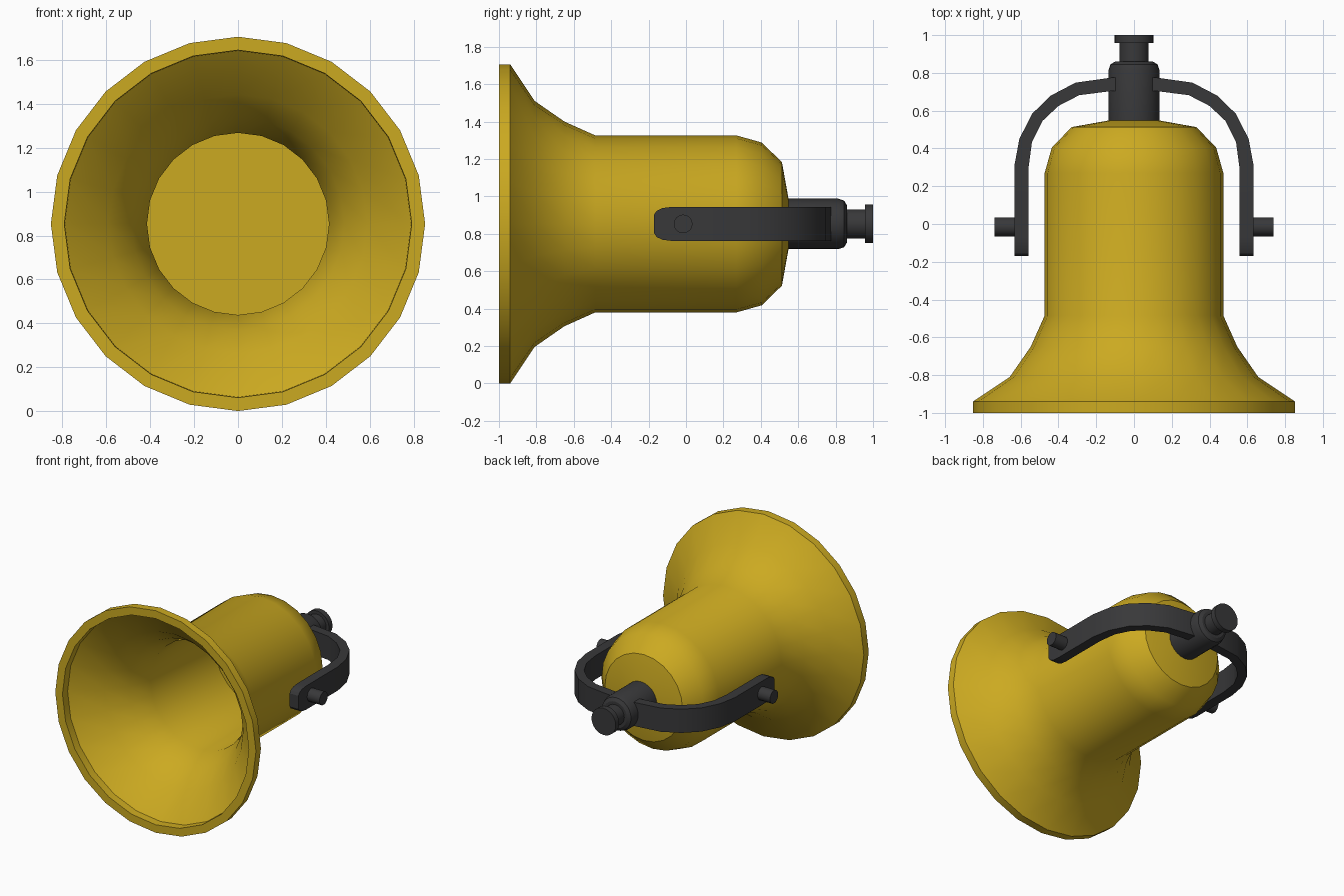
import bpy, bmesh, math
from mathutils import Vector

if "Cube" in bpy.data.objects:
    bpy.data.objects.remove(bpy.data.objects["Cube"])

CZ = 0.853  # height of the bell axis


def material(name, color):
    m = bpy.data.materials.new(name)
    m.diffuse_color = color
    m.use_nodes = True
    m.node_tree.nodes["Principled BSDF"].inputs["Base Color"].default_value = m.diffuse_color
    return m


brass = material("brass", (0.60, 0.40, 0.015, 1))
iron = material("dark_iron", (0.04, 0.04, 0.042, 1))


def finish(bm, name, mat, angle=30):
    bmesh.ops.recalc_face_normals(bm, faces=bm.faces)
    me = bpy.data.meshes.new(name)
    bm.to_mesh(me)
    bm.free()
    me.materials.append(mat)
    ob = bpy.data.objects.new(name, me)
    bpy.context.collection.objects.link(ob)
    bpy.ops.object.select_all(action='DESELECT')
    bpy.context.view_layer.objects.active = ob
    ob.select_set(True)
    bpy.ops.object.shade_smooth_by_angle(angle=math.radians(angle))
    return ob


def lathe(name, profile, mat, n=24, axis='Y', origin=(0, 0, CZ)):
    """Revolve (position, radius) pairs around an axis, capping both ends."""
    bm = bmesh.new()
    o = Vector(origin)
    rings = []
    for t, r in profile:
        ring = []
        for k in range(n):
            a = 2 * math.pi * k / n
            u, w = r * math.sin(a), r * math.cos(a)
            p = Vector((u, t, w)) if axis == 'Y' else Vector((t, u, w))
            ring.append(bm.verts.new(o + p))
        rings.append(ring)
    for a, b in zip(rings, rings[1:]):
        for k in range(n):
            j = (k + 1) % n
            bm.faces.new((a[k], a[j], b[j], b[k]))
    bm.faces.new(rings[0])
    bm.faces.new(rings[-1])
    return finish(bm, name, mat)


# Bell: inner throat, flared mouth, lip, then outer body and domed back
lathe("bell", [
    (0.30, 0.415), (-0.47, 0.415), (-0.63, 0.485), (-0.78, 0.59),
    (-0.94, 0.79), (-1.0, 0.792),
    (-1.0, 0.853), (-0.94, 0.853), (-0.81, 0.658), (-0.65, 0.547),
    (-0.485, 0.473), (0.27, 0.473), (0.405, 0.435), (0.513, 0.33),
    (0.548, 0.135)], brass)

# Hub, neck and end cap behind the bell
lathe("hub", [(0.53, 0.135), (0.815, 0.135), (0.845, 0.125), (0.86, 0.10)], iron)
lathe("neck", [(0.85, 0.078), (0.965, 0.078)], iron)
lathe("end_cap", [(0.958, 0.103), (1.0, 0.103)], iron)

# Yoke: (outer x, outer y, inner x, inner y, half height), right end to middle
half = [
    (0.633, -0.17, 0.558, -0.17, 0.05),
    (0.633, -0.157, 0.558, -0.157, 0.07),
    (0.633, -0.125, 0.558, -0.125, 0.085),
    (0.633, -0.075, 0.558, -0.075, 0.091),
    (0.633, 0.31, 0.558, 0.30, 0.091),
    (0.607, 0.45, 0.54, 0.435, 0.091),
    (0.54, 0.583, 0.485, 0.545, 0.091),
    (0.44, 0.68, 0.40, 0.625, 0.091),
    (0.31, 0.748, 0.29, 0.682, 0.091),
    (0.12, 0.775, 0.11, 0.705, 0.091)]
sections = half + [(-a, b, -c, d, h) for a, b, c, d, h in reversed(half)]
bm = bmesh.new()
loops = [[bm.verts.new(p) for p in (
    (ox, oy, CZ - h), (ox, oy, CZ + h), (ix, iy, CZ + h), (ix, iy, CZ - h))]
    for ox, oy, ix, iy, h in sections]
for a, b in zip(loops, loops[1:]):
    for k in range(4):
        j = (k + 1) % 4
        bm.faces.new((a[k], a[j], b[j], b[k]))
bm.faces.new(loops[0])
bm.faces.new(loops[-1])
finish(bm, "yoke", iron)

# Pivot pins on both yoke arms
for side, s in (("right", 1), ("left", -1)):
    lathe(side + "_pin", [(s * 0.57, 0.05), (s * 0.738, 0.05)], iron,
          n=16, axis='X', origin=(0, -0.015, CZ))
